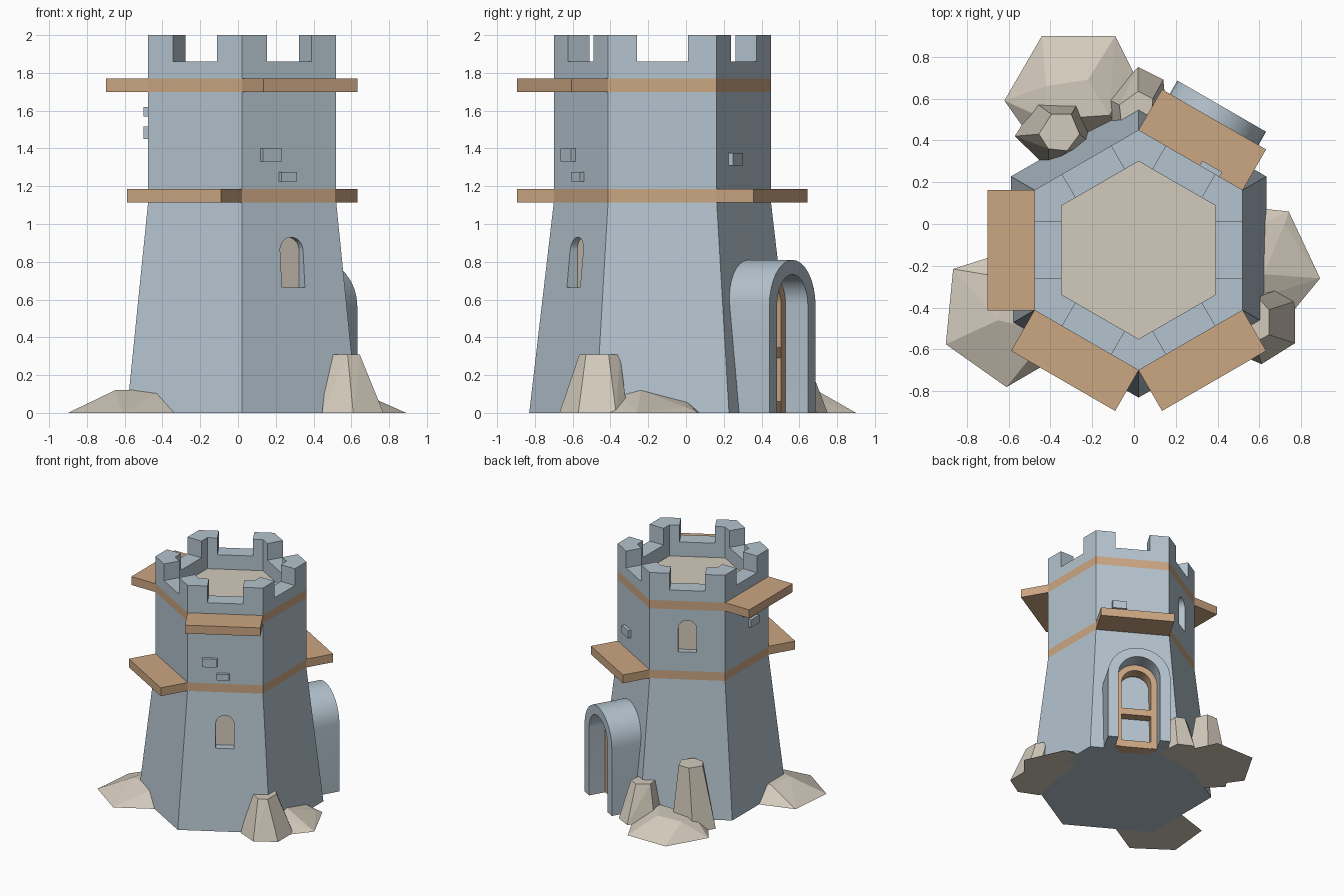
import bpy, bmesh, math
from mathutils import Vector

if "Cube" in bpy.data.objects:
    bpy.data.objects.remove(bpy.data.objects["Cube"])

CX, CY = 0.022, -0.125          # tower axis


def material(name, rgb):
    m = bpy.data.materials.new(name)
    m.diffuse_color = (*rgb, 1)
    m.use_nodes = True
    m.node_tree.nodes["Principled BSDF"].inputs["Base Color"].default_value = m.diffuse_color
    return m


STONE = material("blue grey stone", (0.46, 0.55, 0.62))
WOOD = material("wood", (0.60, 0.38, 0.225))
BEIGE = material("beige rock", (0.65, 0.59, 0.50))
MATS = [STONE, WOOD, BEIGE]


def finish(name, bm, mats):
    bmesh.ops.recalc_face_normals(bm, faces=bm.faces)
    me = bpy.data.meshes.new(name)
    bm.to_mesh(me)
    bm.free()
    for m in mats:
        me.materials.append(m)
    ob = bpy.data.objects.new(name, me)
    bpy.context.collection.objects.link(ob)
    return ob


def on_wall(deg, n, t, z):
    """Point n out from the axis, t sideways, z up, on the wall facing deg."""
    a = math.radians(deg)
    return Vector((CX + n * math.cos(a) - t * math.sin(a),
                   CY + n * math.sin(a) + t * math.cos(a), z))


def corner(r, i, z):
    a = math.radians(30 + 60 * i)
    return Vector((CX + r * math.cos(a), CY + r * math.sin(a), z))


def arch(w, spring, z0, seg=16):
    pts = [(w, z0)]
    pts += [(w * math.cos(math.pi * k / seg), spring + w * math.sin(math.pi * k / seg))
            for k in range(seg + 1)]
    return pts + [(-w, z0)]


def prism(name, deg, outline, n0, n1, mats, back_index=0):
    bm = bmesh.new()
    A = [bm.verts.new(on_wall(deg, n0, t, z)) for t, z in outline]
    B = [bm.verts.new(on_wall(deg, n1, t, z)) for t, z in outline]
    bm.faces.new(A).material_index = back_index
    bm.faces.new(B)
    for i in range(len(A)):
        j = (i + 1) % len(A)
        bm.faces.new((A[i], A[j], B[j], B[i]))
    return finish(name, bm, mats)


def block(name, deg, t, w, z0, z1, n0, n1, mat):
    h = w / 2
    return prism(name, deg, [(t - h, z0), (t + h, z0), (t + h, z1), (t - h, z1)], n0, n1, [mat])


def arch_ring(name, deg, outer, inner, n0, n1, mat):
    bm = bmesh.new()
    rows = [[bm.verts.new(on_wall(deg, n, t, z)) for t, z in path]
            for path, n in ((outer, n0), (outer, n1), (inner, n1), (inner, n0))]
    for k in range(4):
        P, Q = rows[k], rows[(k + 1) % 4]
        for i in range(len(P) - 1):
            bm.faces.new((P[i], P[i + 1], Q[i + 1], Q[i]))
    for e in (0, -1):
        bm.faces.new([r[e] for r in rows])
    ob = finish(name, bm, [mat])
    bpy.ops.object.select_all(action='DESELECT')
    ob.select_set(True)
    bpy.context.view_layer.objects.active = ob
    bpy.ops.object.shade_smooth_by_angle()
    return ob


# Tower body: six-sided, tapered below, wooden bands, sunken beige roof floor
R, RB, RI = 0.575, 0.705, 0.425
rings = [(RB, 0), (R, 1.115), (R, 1.185), (R, 1.70), (R, 1.77), (R, 1.86), (RI, 1.86), (RI, 1.74)]
bm = bmesh.new()
loops = [[bm.verts.new(corner(r, i, z)) for i in range(6)] for r, z in rings]
for k in range(len(loops) - 1):
    for i in range(6):
        j = (i + 1) % 6
        f = bm.faces.new((loops[k][i], loops[k][j], loops[k + 1][j], loops[k + 1][i]))
        f.material_index = 1 if k in (1, 3) else 0
bm.faces.new(loops[0])
bm.faces.new(loops[-1]).material_index = 2
tower = finish("tower_body", bm, MATS)

# Arched window recesses with a beige back
for deg, z0, n in ((-60, 0.665, 0.48), (120, 1.345, 0.45)):
    cutter = prism("window_cutter", deg, arch(0.07, z0 + 0.195, z0), n, 0.8, MATS, 2)
    cutter.hide_render = True
    mod = tower.modifiers.new("window", 'BOOLEAN')
    mod.operation, mod.solver, mod.object = 'DIFFERENCE', 'EXACT', cutter
    dg = bpy.context.evaluated_depsgraph_get()
    cut = bpy.data.meshes.new_from_object(tower.evaluated_get(dg))
    tower.modifiers.clear()
    tower.data = cut
    bpy.data.objects.remove(cutter)

# Corner battlements
AO, AI, G = R * math.cos(math.pi / 6), RI * math.cos(math.pi / 6), 0.135
for i in range(6):
    d0, d1 = 60 * i, 60 * (i + 1)
    bm = bmesh.new()
    tiers = []
    for z in (1.86, 2.0):
        pts = [on_wall(d0, AO, G, z), corner(R, i, z), on_wall(d1, AO, -G, z),
               on_wall(d1, AI, -G, z), corner(RI, i, z), on_wall(d0, AI, G, z)]
        tiers.append([bm.verts.new(p) for p in pts])
    A, B = tiers
    bm.faces.new(A)
    bm.faces.new(B)
    for k in range(6):
        j = (k + 1) % 6
        bm.faces.new((A[k], A[j], B[j], B[k]))
    finish("battlement", bm, [STONE])

# Wooden ledges
for deg, z in ((180, 1.70), (-60, 1.70), (-120, 1.115), (60, 1.115)):
    block("wood_ledge", deg, 0, R, z, z + 0.07, 0.49, 0.722, WOOD)

# Protruding wall bricks: wall, sideways, width, bottom, top
for deg, t, w, z0, z1 in ((-60, -0.117, 0.115, 1.33, 1.40), (-60, -0.015, 0.095, 1.225, 1.275),
                          (60, -0.105, 0.11, 1.31, 1.375), (180, 0.075, 0.11, 1.45, 1.515),
                          (180, -0.02, 0.09, 1.57, 1.62)):
    block("wall_brick", deg, t, w, z0, z1, 0.48, 0.523, STONE)

# Stone porch arch and wooden door
arch_ring("porch_arch", 60, arch(0.245, 0.565, 0), arch(0.163, 0.57, 0), 0.51, 0.795, STONE)
arch_ring("door_frame", 60, arch(0.166, 0.57, 0), arch(0.115, 0.57, 0), 0.56, 0.66, WOOD)
for z0, z1 in ((0, 0.06), (0.29, 0.345)):
    block("door_rail", 60, 0, 0.25, z0, z1, 0.56, 0.655, WOOD)


def rock(name, base, top):
    bm = bmesh.new()
    for x, y in base:
        bm.verts.new((x, y, 0))
    for p in top:
        bm.verts.new(p)
    out = bmesh.ops.convex_hull(bm, input=bm.verts)
    bmesh.ops.delete(bm, geom=[v for v in bm.verts if not v.link_faces], context='VERTS')
    bmesh.ops.dissolve_limit(bm, angle_limit=0.03, verts=bm.verts, edges=bm.edges)
    return finish(name, bm, [BEIGE])


# Rocks around the foot
rock("front_left_rock",
     [(-0.865, -0.215), (-0.90, -0.575), (-0.61, -0.78), (-0.30, -0.6), (-0.4, -0.15), (-0.6, -0.13)],
     [(-0.65, -0.46, 0.12), (-0.40, -0.52, 0.12), (-0.4, -0.25, 0.12), (-0.6, -0.26, 0.12)])
rock("right_low_rock",
     [(0.55, 0.08), (0.74, 0.06), (0.89, -0.26), (0.75, -0.43), (0.5, -0.4)],
     [(0.62, -0.24, 0.12), (0.6, 0.0, 0.065), (0.72, 0.0, 0.03), (0.6, -0.35, 0.1)])
rock("right_tall_rock",
     [(0.445, -0.6), (0.61, -0.67), (0.77, -0.57), (0.77, -0.37), (0.70, -0.31), (0.5, -0.35)],
     [(x, y, 0.308) for x, y in ((0.48, -0.5), (0.58, -0.565), (0.645, -0.53),
                                 (0.645, -0.41), (0.59, -0.35), (0.5, -0.38))])
rock("back_low_rock",
     [(-0.62, 0.59), (-0.44, 0.90), (-0.09, 0.90), (0.0, 0.72), (-0.05, 0.45), (-0.5, 0.42)],
     [(-0.42, 0.66, 0.11), (-0.22, 0.69, 0.12), (-0.12, 0.52, 0.12), (-0.42, 0.5, 0.11)])
rock("back_left_tall_rock",
     [(-0.57, 0.42), (-0.47, 0.58), (-0.27, 0.575), (-0.20, 0.38), (-0.41, 0.265)],
     [(x, y, 0.5) for x, y in ((-0.455, 0.43), (-0.395, 0.525), (-0.30, 0.525),
                               (-0.26, 0.43), (-0.32, 0.35), (-0.41, 0.36))])
rock("back_middle_rock",
     [(-0.13, 0.60), (0.02, 0.75), (0.14, 0.69), (0.16, 0.5), (-0.12, 0.45)],
     [(x, y, 0.3) for x, y in ((-0.07, 0.57), (0.02, 0.635), (0.09, 0.6), (0.08, 0.48), (-0.06, 0.48))])
